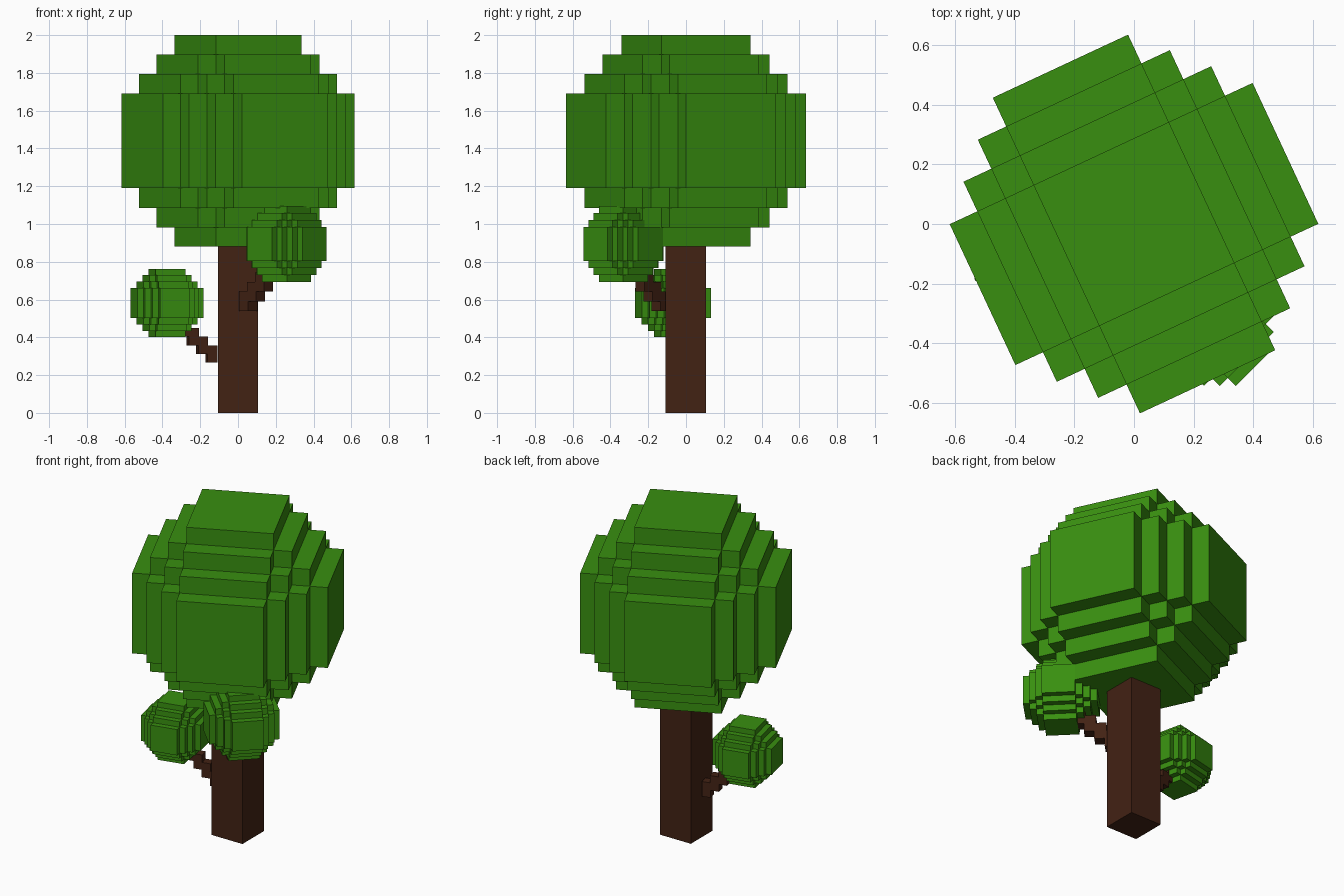
import bpy, bmesh, math
from mathutils import Matrix, Vector

if "Cube" in bpy.data.objects:
    bpy.data.objects.remove(bpy.data.objects["Cube"])


def material(name, rgb):
    m = bpy.data.materials.new(name)
    m.diffuse_color = (*rgb, 1)
    m.use_nodes = True
    m.node_tree.nodes["Principled BSDF"].inputs["Base Color"].default_value = m.diffuse_color
    return m


leaf = material("leaf_green", (0.04, 0.275, 0.005))
bark = material("bark_brown", (0.055, 0.016, 0.007))


def finish(name, bm, mat, loc=(0, 0, 0), yaw=0):
    bmesh.ops.recalc_face_normals(bm, faces=bm.faces)
    me = bpy.data.meshes.new(name)
    bm.to_mesh(me)
    bm.free()
    me.materials.append(mat)
    ob = bpy.data.objects.new(name, me)
    ob.location = loc
    ob.rotation_euler.z = math.radians(yaw)
    bpy.context.collection.objects.link(ob)
    return ob


def add_box(bm, centre, size, yaw=0):
    mat = (Matrix.Translation(centre) @ Matrix.Rotation(math.radians(yaw), 4, 'Z')
           @ Matrix.Diagonal((*size, 1)))
    bmesh.ops.create_cube(bm, size=1, matrix=mat)


# Stepped leaf ball: cells with |i|+|j|+|k| <= 3, only the outer faces are kept
HALF = (0.25, 0.355, 0.458, 0.56)
STRETCH = (1, 1.042, 1)
EDGES = [-h for h in reversed(HALF)] + list(HALF)


def leaf_ball(name, loc, scale, yaw):
    bm = bmesh.new()
    r = range(-3, 4)
    cells = {(i, j, k) for i in r for j in r for k in r if abs(i) + abs(j) + abs(k) <= 3}
    for c in cells:
        for ax in range(3):
            for side in (0, 1):
                n = list(c)
                n[ax] += 2 * side - 1
                if tuple(n) in cells:
                    continue
                verts = []
                for a, b in ((0, 0), (1, 0), (1, 1), (0, 1)):
                    off = [0, 0, 0]
                    off[ax], off[(ax + 1) % 3], off[(ax + 2) % 3] = side, a, b
                    verts.append(bm.verts.new(Vector(
                        [EDGES[c[d] + 3 + off[d]] * STRETCH[d] * scale for d in range(3)])))
                bm.faces.new(verts)
    bmesh.ops.remove_doubles(bm, verts=bm.verts, dist=1e-4)
    bmesh.ops.recalc_face_normals(bm, faces=bm.faces)
    bmesh.ops.dissolve_limit(bm, angle_limit=0.02, verts=bm.verts, edges=bm.edges)
    return finish(name, bm, leaf, loc, yaw)


leaf_ball("main_crown", (0, 0, 1.44), 1.0, 25)
leaf_ball("left_leaf_ball", (-0.376, -0.0685, 0.582), 0.3214, 13)
leaf_ball("front_leaf_ball", (0.2565, -0.331, 0.894), 0.36, 45)

# Square trunk
bm = bmesh.new()
add_box(bm, (0, -0.002, 0.445), (0.214, 0.214, 0.89))
finish("trunk", bm, bark)


# Branches: overlapping blocks climbing like stairs
def branch(name, start, step, size, yaw, count=4):
    bm = bmesh.new()
    for i in range(count):
        add_box(bm, Vector(start) + i * Vector(step), size, yaw)
    finish(name, bm, bark)


branch("left_branch", (-0.141, -0.015, 0.312), (-0.049, -0.011, 0.046), (0.054, 0.054, 0.092), 13)
branch("front_branch", (0.054, -0.135, 0.591), (0.042, -0.042, 0.051), (0.068, 0.068, 0.102), 45)
